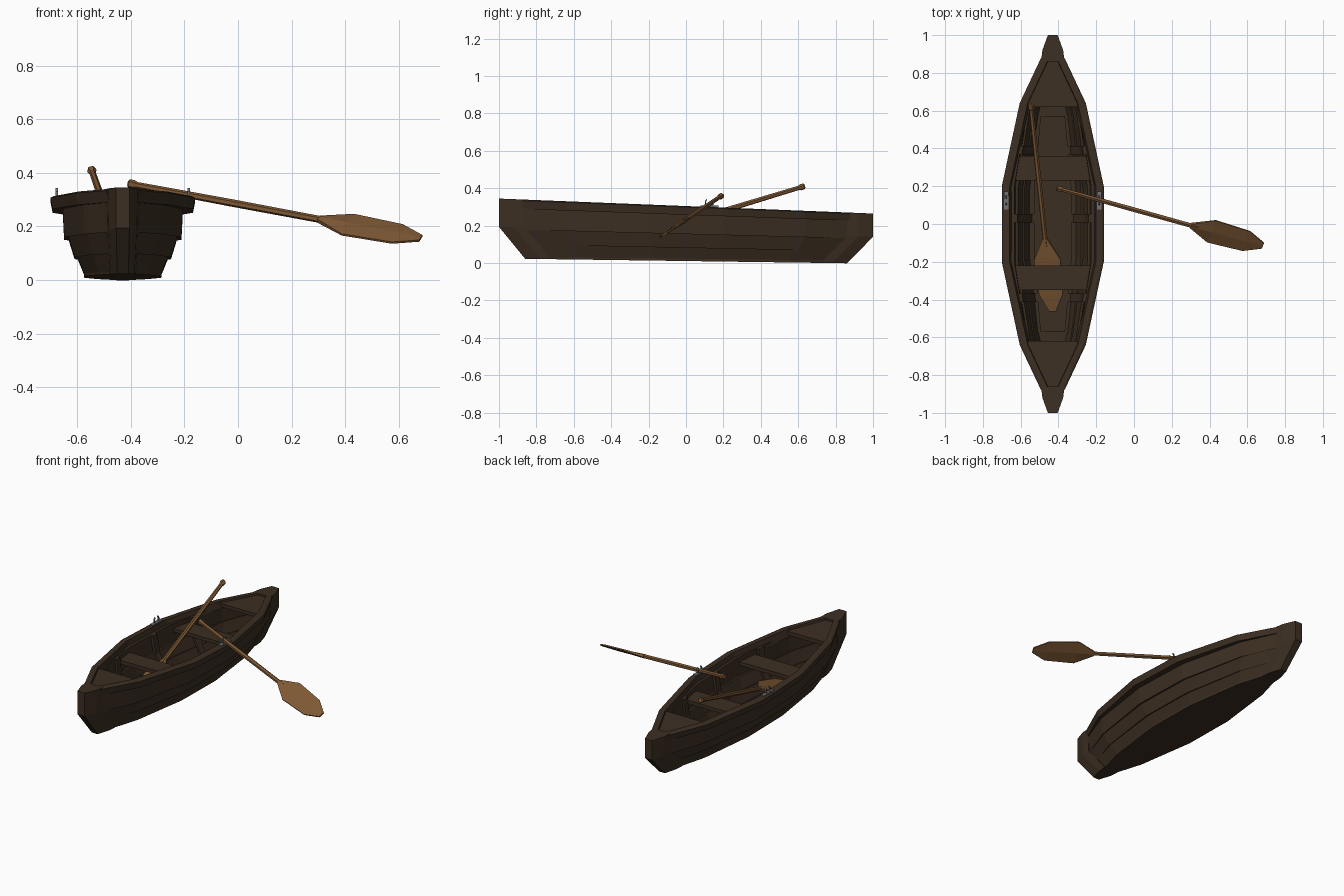
import bpy, bmesh, math
from mathutils import Vector, Matrix

if "Cube" in bpy.data.objects:
    bpy.data.objects.remove(bpy.data.objects["Cube"])

CX = -0.43  # boat centre line


def mat(name, rgb):
    m = bpy.data.materials.new(name)
    m.diffuse_color = (*rgb, 1)
    m.use_nodes = True
    m.node_tree.nodes["Principled BSDF"].inputs["Base Color"].default_value = m.diffuse_color
    return m


HULL = mat("dark_wood", (0.045, 0.028, 0.016))
OAR = mat("oar_wood", (0.21, 0.10, 0.035))
IRON = mat("iron", (0.16, 0.17, 0.18))


def loft(name, rings, material, mirror=False, loc=(CX, 0, 0)):
    """Skin closed rings of points and cap both ends."""
    bm = bmesh.new()
    vs = [[bm.verts.new(p) for p in r] for r in rings]
    n = len(rings[0])
    for a, b in zip(vs, vs[1:]):
        for i in range(n):
            j = (i + 1) % n
            bm.faces.new((a[i], a[j], b[j], b[i]))
    bm.faces.new(vs[0])
    bm.faces.new(vs[-1])
    bmesh.ops.recalc_face_normals(bm, faces=bm.faces)
    me = bpy.data.meshes.new(name)
    bm.to_mesh(me)
    bm.free()
    ob = bpy.data.objects.new(name, me)
    bpy.context.collection.objects.link(ob)
    ob.location = loc
    me.materials.append(material)
    if mirror:
        ob.modifiers.new("mirror", "MIRROR").use_clip = False
    return ob


# Hull shape: gunwale half-width along y, and a sloping keel and sheer
OUTLINE = [(0.0, 0.27), (0.2, 0.27), (0.64, 0.175), (0.88, 0.062), (0.95, 0.042), (1.0, 0.025)]
STATIONS = [-0.95, -0.88, -0.64, -0.2, 0.2, 0.64, 0.88, 0.95]


def half_width(y):
    y = abs(y)
    for (a, wa), (b, wb) in zip(OUTLINE, OUTLINE[1:]):
        if y <= b:
            return wa + (wb - wa) * (y - a) / (b - a)
    return OUTLINE[-1][1]


def height(y, v):
    lo, hi = 0.011 - 0.012 * y, 0.305 - 0.04 * y
    return lo + v * (hi - lo)


def hull_point(s, h, v):
    """Station s, midship half-width h, height fraction v; ends rake in below."""
    y = s * (1 - 0.13 * max(0, 1 - v / 0.53))
    return (h * half_width(s) / 0.27, y, height(s, v))


# Overlapping side planks
PLANKS = [(0.140, 0.0, 0.172, 0.27), (0.180, 0.24, 0.205, 0.52), (0.219, 0.49, 0.225, 0.90)]
for k, (h0, v0, h1, v1) in enumerate(PLANKS):
    prof = [(h0, v0), (h1, v1), (h1 - 0.022, v1), (h0 - 0.022, v0 + 0.02)]
    loft(f"side_plank_{k}", [[hull_point(s, h, v) for h, v in prof] for s in STATIONS], HULL, True)

# Bottom plate and raised floorboard
for name, h, v0, v1, st in (("bottom", 0.145, 0.0, 0.06, STATIONS),
                            ("floorboard", 0.10, 0.05, 0.10, STATIONS[2:6])):
    loft(name, [[hull_point(s, a, v) for a, v in ((-h, v0), (h, v0), (h, v1), (-h, v1))] for s in st], HULL)

# Gunwale rails
rings = []
for s in STATIONS[1:7]:
    w = half_width(s)
    rings.append([(w, s, height(s, 0.98)), (w - 0.012, s, height(s, 1)),
                  (max(w - 0.042, 0), s, height(s, 1)), (max(w - 0.055, 0), s, height(s, 0.84)),
                  (w - 0.008, s, height(s, 0.84))])
loft("gunwale", rings, HULL, True)

# Stem posts and end decks
for sg, label in ((-1, "front"), (1, "back")):
    plan = [(0.86, 0.062), (0.92, 0.055), (1.0, 0.026)]
    rings = []
    for v, dy, k in ((0, 0.14, 0.8), (0.53, 0, 0.95), (1.0, 0, 1)):
        pts = [(w * k, y) for y, w in plan] + [(-w * k, y) for y, w in reversed(plan)]
        rings.append([(x, sg * (y - dy), height(sg * y, v)) for x, y in pts])
    loft(label + "_stem", rings, HULL)
    rings = []
    for y in (0.62, 0.64, 0.88):
        w, y = half_width(y) - 0.02, y * sg
        rings.append([(-w, y, height(y, 0.88)), (w, y, height(y, 0.88)),
                      (w, y, height(y, 0.96)), (-w, y, height(y, 0.96))])
    loft(label + "_deck", rings, HULL)

# Seats
for k, (y0, y1) in enumerate(((-0.35, -0.22), (0.23, 0.36))):
    rings = []
    for y in (y0, y1):
        w = half_width(y) - 0.05
        rings.append([(-w, y, height(y, 0.72)), (w, y, height(y, 0.72)),
                      (w, y, height(y, 0.80)), (-w, y, height(y, 0.80))])
    loft(f"seat_{k}", rings, HULL)

# Ribs across the inside
for k, y in enumerate((-0.39, 0.03, 0.39)):
    rings = []
    for s in (y - 0.022, y + 0.022):
        prof = [(0.0, 0.04), (0.125, 0.04), (0.186, 0.5), (0.206, 0.9),
                (0.188, 0.9), (0.168, 0.5), (0.11, 0.115), (0.0, 0.115)]
        f = half_width(s) / 0.27
        rings.append([(h * f, s, height(s, v)) for h, v in prof])
    loft(f"rib_{k}", rings, HULL, True)

# Oarlocks: plate on the rail with an open ring
for sg, label in ((-1, "left"), (1, "right")):
    x = CX + 0.246 * sg
    r = [[(a, y, z) for a, z in ((-0.012, -0.004), (0.012, -0.004), (0.012, 0.005), (-0.012, 0.005))]
         for y in (-0.048, 0.048)]
    loft(label + "_oarlock_plate", r, IRON, loc=(x, 0.125, 0.302))
    rings = []
    for i in range(9):
        a = math.radians(130 + 280 * i / 8)
        d = Vector((0, math.cos(a), math.sin(a)))
        rings.append([d * (0.022 + 0.005 * math.cos(t)) + Vector((0.006 * math.sin(t), 0, 0))
                      for t in (math.pi / 4 + q * math.pi / 2 for q in range(4))])
    loft(label + "_oarlock_ring", rings, IRON, loc=(x, 0.125, 0.323))


# Oars: six-sided shaft with a knob, and a flat blade
def oar(name, handle, tip, width_dir):
    handle, tip = Vector(handle), Vector(tip)
    ax = (tip - handle).normalized()
    wd = Vector(width_dir)
    wd = (wd - ax * wd.dot(ax)).normalized()
    nd = ax.cross(wd)

    def at(t, a, b):
        return handle + ax * t + wd * a + nd * b

    rings = [[at(t, r * math.cos(i * math.pi / 3), r * math.sin(i * math.pi / 3)) for i in range(6)]
             for t, r in ((0, 0.012), (0.006, 0.017), (0.024, 0.017), (0.034, 0.012), (0.4, 0.014), (0.79, 0.013))]
    loft(name + "_shaft", rings, OAR, loc=(0, 0, 0))
    rings = []
    for t, w, th, e in ((0.75, 0.013, 0.013, 0.008), (0.865, 0.072, 0.010, 0.004),
                        (1.06, 0.064, 0.007, 0.004), (1.152, 0.018, 0.005, 0.004)):
        rings.append([at(t, -w, -e), at(t, 0, -th), at(t, w, -e), at(t, w, e), at(t, 0, th), at(t, -w, e)])
    loft(name + "_blade", rings, OAR, loc=(0, 0, 0))


oar("outboard_oar", (-0.41, 0.19, 0.36), (0.685, -0.115, 0.155), (0.045, 0.115, 0.075))
oar("stowed_oar", (-0.547, 0.635, 0.412), (-0.43, -0.46, 0.08), (1, 0, 0.25))
